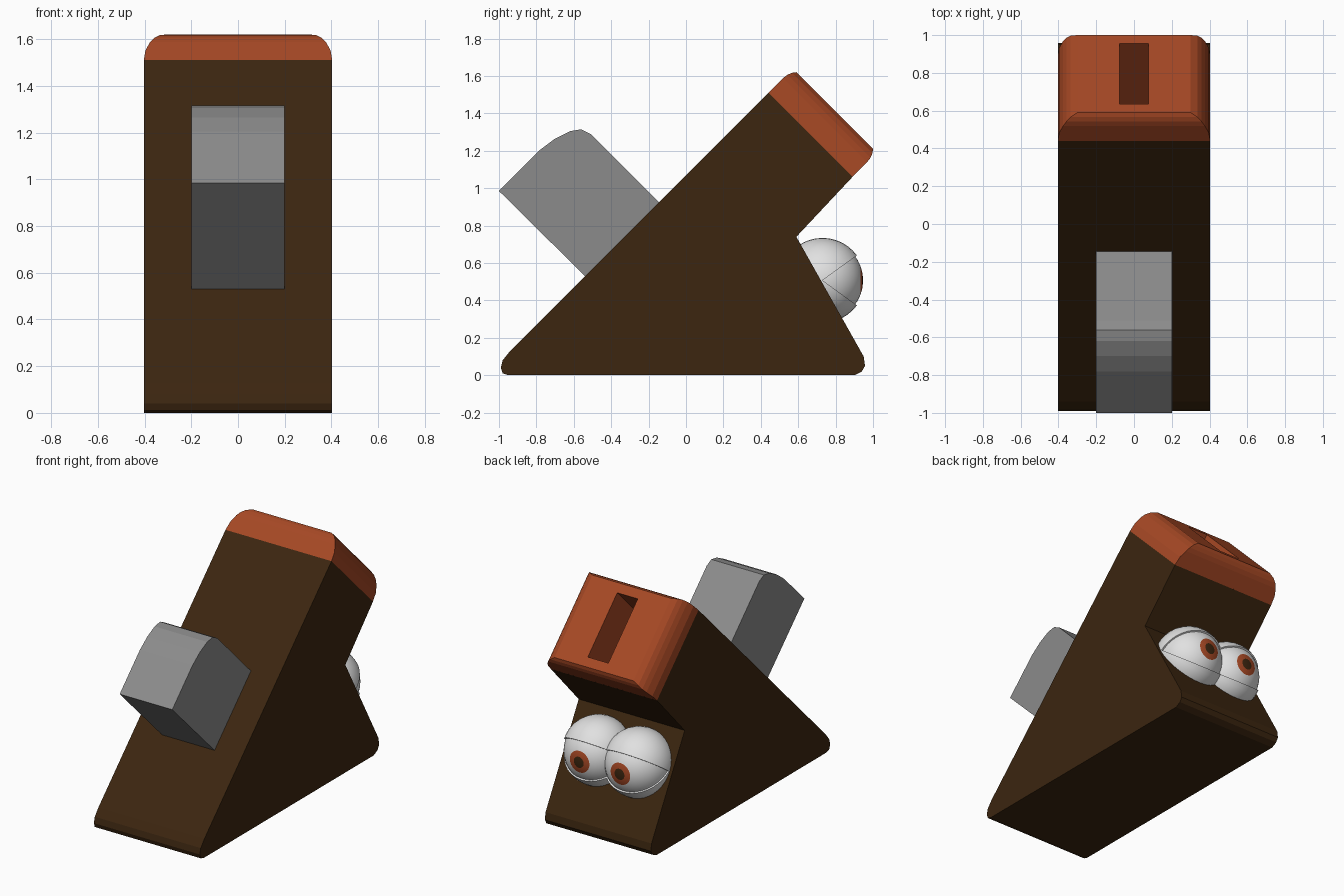
import bpy, bmesh, math
from mathutils import Vector, Matrix

if "Cube" in bpy.data.objects:
    bpy.data.objects.remove(bpy.data.objects["Cube"])


def material(name, rgb):
    m = bpy.data.materials.new(name)
    m.diffuse_color = (*rgb, 1)
    m.use_nodes = True
    m.node_tree.nodes["Principled BSDF"].inputs["Base Color"].default_value = m.diffuse_color
    return m


brown = material("dark_brown", (0.045, 0.019, 0.005))
orange = material("burnt_orange", (0.38, 0.065, 0.018))
grey = material("mid_grey", (0.26, 0.26, 0.26))
white = material("eye_white", (0.75, 0.75, 0.75))


def finish(name, bm, mats, smooth=False, recalc=True):
    if recalc:
        bmesh.ops.recalc_face_normals(bm, faces=bm.faces)
    for f in bm.faces:
        f.smooth = smooth
    me = bpy.data.meshes.new(name)
    bm.to_mesh(me)
    bm.free()
    for m in mats:
        me.materials.append(m)
    ob = bpy.data.objects.new(name, me)
    bpy.context.collection.objects.link(ob)
    return ob


def prism(name, profile, half, mat, open_edge=None):
    """Extrude a y-z profile across x; one side may be left open."""
    bm = bmesh.new()
    left = [bm.verts.new((-half, y, z)) for y, z in profile]
    right = [bm.verts.new((half, y, z)) for y, z in profile]
    bm.faces.new(left)
    bm.faces.new(right[::-1])
    n = len(profile)
    for i in range(n):
        if i != open_edge:
            j = (i + 1) % n
            bm.faces.new((left[j], left[i], right[i], right[j]))
    return finish(name, bm, [mat])


# wedge body with leaning neck (open where the cap sits)
prism("body", [(0.44, 1.51), (0.89, 1.06), (0.59, 0.74), (0.95, 0.10),
               (0.957, 0.05), (0.94, 0.02), (0.90, 0.0), (-0.95, 0.0),
               (-0.98, 0.01), (-0.99, 0.04), (-0.98, 0.08), (-0.94, 0.13)],
      0.403, brown, open_edge=0)

# grey block on the sloping front
prism("front_block", [(-1.0, 0.985), (-0.78, 1.205), (-0.70, 1.265),
                      (-0.62, 1.305), (-0.56, 1.315), (-0.51, 1.29),
                      (-0.10, 0.88), (-0.50, 0.49)], 0.2, grey)

# rounded cap with a deep slot: rings of (height, half x, half length)
rings = [(0, 0.403, 0.318), (0.06, 0.396, 0.318), (0.11, 0.376, 0.318),
         (0.14, 0.358, 0.314), (0.165, 0.335, 0.304), (0.184, 0.30, 0.29),
         (0.184, 0.078, 0.226), (-0.35, 0.078, 0.226)]
s = math.sqrt(0.5)
base, up, along = Vector((0, 0.665, 1.285)), Vector((0, s, s)), Vector((0, s, -s))
bm = bmesh.new()
loops = []
for h, hx, hl in rings:
    loops.append([bm.verts.new(base + up * h + along * (b * hl) + Vector((a * hx, 0, 0)))
                  for a, b in ((-1, -1), (-1, 1), (1, 1), (1, -1))])
for lo, hi in zip(loops, loops[1:]):
    for i in range(4):
        j = (i + 1) % 4
        bm.faces.new((lo[i], lo[j], hi[j], hi[i]))
bm.faces.new(loops[-1])
bm.normal_update()
finish("slotted_cap", bm, [orange], recalc=False)

# pair of eyes on the back face, each with upper and lower lids
for side, sx in (("left", -1), ("right", 1)):
    centre = Matrix.Translation((sx * 0.155, 0.73, 0.507))
    # eyeball: pole faces +y, iris and pupil are its polar rings
    bm = bmesh.new()
    bmesh.ops.create_uvsphere(bm, u_segments=36, v_segments=18, radius=0.217)
    for f in bm.faces:
        ang = math.degrees(f.calc_center_median().angle(Vector((0, 0, 1))))
        f.material_index = 2 if ang < 10 else 1 if ang < 20 else 0
    bm.transform(centre @ Matrix.Rotation(-math.pi / 2, 4, 'X'))
    finish(side + "_eyeball", bm, [white, orange, brown], True)
    # lids: slightly larger shell with an open wedge around the gaze
    bm = bmesh.new()
    bmesh.ops.create_uvsphere(bm, u_segments=40, v_segments=20, radius=0.227)
    bm.transform(Matrix.Rotation(math.pi / 2, 4, 'Y'))
    gap = []
    for f in bm.faces:
        c = f.calc_center_median()
        if abs(math.atan2(c.z, c.y)) < math.radians(36):
            gap.append(f)
    bmesh.ops.delete(bm, geom=gap, context='FACES')
    # thin inward rim along the lid edges
    rim = [e for e in bm.edges if e.is_boundary]
    new = bmesh.ops.extrude_edge_only(bm, edges=rim)["geom"]
    for v in new:
        if isinstance(v, bmesh.types.BMVert):
            v.co *= 0.21 / 0.227
    bm.transform(centre)
    lids = finish(side + "_eyelids", bm, [white], True)
    bpy.ops.object.select_all(action='DESELECT')
    lids.select_set(True)
    bpy.context.view_layer.objects.active = lids
    bpy.ops.object.shade_smooth_by_angle(angle=math.radians(40))
